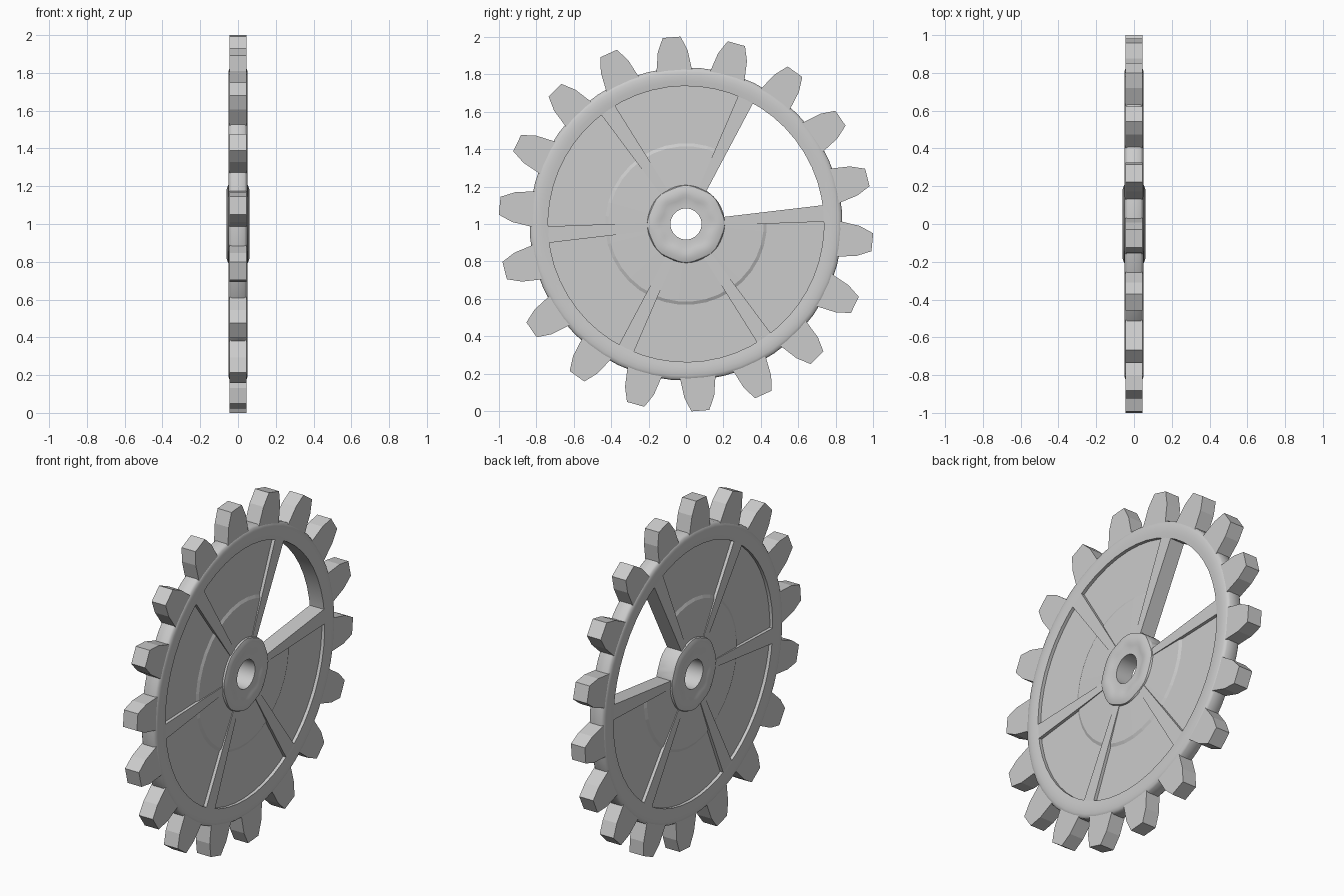
import bpy, bmesh
from math import cos, sin, radians, pi, ceil

if "Cube" in bpy.data.objects:
    bpy.data.objects.remove(bpy.data.objects["Cube"])

PHASE = 4.4      # angle of the first spoke, degrees


def pt(x, r, a, side=0.0):
    """Point on the wheel: axial x, radius r at angle a, sideways offset."""
    return (x, r * cos(a) - side * sin(a), 1 + r * sin(a) + side * cos(a))


def finish(name, bm, smooth=None):
    bmesh.ops.recalc_face_normals(bm, faces=bm.faces)
    me = bpy.data.meshes.new(name)
    bm.to_mesh(me)
    bm.free()
    ob = bpy.data.objects.new(name, me)
    bpy.context.collection.objects.link(ob)
    if smooth:
        bpy.ops.object.select_all(action='DESELECT')
        ob.select_set(True)
        bpy.context.view_layer.objects.active = ob
        bpy.ops.object.shade_smooth_by_angle(angle=radians(smooth))
    return ob


def sweep(name, half, steps, a0=0.0, a1=360.0, lobes=0, smooth=None):
    """Turn a half profile of (x, r, wave), mirrored across x = 0, about the axle."""
    prof = half + [(-x, r, w) for x, r, w in reversed(half)]
    full = abs(a1 - a0) >= 360
    bm = bmesh.new()
    rings = []
    for i in range(steps if full else steps + 1):
        a = radians(a0 + (a1 - a0) * i / steps)
        rings.append([bm.verts.new(pt(x, r + w * cos(lobes * a), a)) for x, r, w in prof])
    n = len(prof)
    for i in range(steps):
        p, q = rings[i], rings[(i + 1) % len(rings)]
        for j in range(n):
            k = (j + 1) % n
            bm.faces.new((p[j], p[k], q[k], q[j]))
    if not full:
        bm.faces.new(rings[0])
        bm.faces.new(rings[-1])
    return finish(name, bm, smooth)


def prism(name, outline, a, hx):
    """Extrude an outline of (radius, sideways) along the axle."""
    bm = bmesh.new()
    lo = [bm.verts.new(pt(-hx, r, a, s)) for r, s in outline]
    hi = [bm.verts.new(pt(hx, r, a, s)) for r, s in outline]
    bm.faces.new(lo)
    bm.faces.new(hi)
    n = len(outline)
    for i in range(n):
        j = (i + 1) % n
        bm.faces.new((lo[i], lo[j], hi[j], hi[i]))
    return finish(name, bm)


def mirrored(half):
    return half + [(r, -s) for r, s in reversed(half)]


# rounded rim
sweep("rim", [(0.046, 0.737, 0), (0.050, 0.765, 0), (0.051, 0.79, 0),
              (0.049, 0.812, 0), (0.044, 0.828, 0), (0.034, 0.836, 0)],
      54, PHASE, PHASE + 360, smooth=40)

# eighteen teeth
tooth = mirrored([(0.80, 0.098), (0.84, 0.092), (0.925, 0.080), (1.0, 0.048)])
for i in range(18):
    prism(f"tooth_{i + 1}", tooth, radians(PHASE + 10 + 20 * i), 0.045)

# six tapered spokes
spoke = mirrored([(0.15, 0.020), (0.76, 0.045)])
for i in range(6):
    prism(f"spoke_{i + 1}", spoke, radians(PHASE + 60 * i), 0.046)

# recessed web filling five of the six openings, stepped up near the hub
sweep("web_panels", [(0.044, 0.17, 0), (0.037, 0.415, 0), (0.029, 0.432, 0), (0.027, 0.76, 0)],
      30, PHASE + 60, PHASE + 360)

# hub with scalloped face and axle hole
sweep("hub", [(0.052, 0.083, 0), (0.052, 0.105, 0), (0.056, 0.135, 0.006),
              (0.060, 0.150, 0.007), (0.060, 0.180, 0.005), (0.052, 0.203, 0.003),
              (0.040, 0.208, 0)],
      64, lobes=8, smooth=30)
